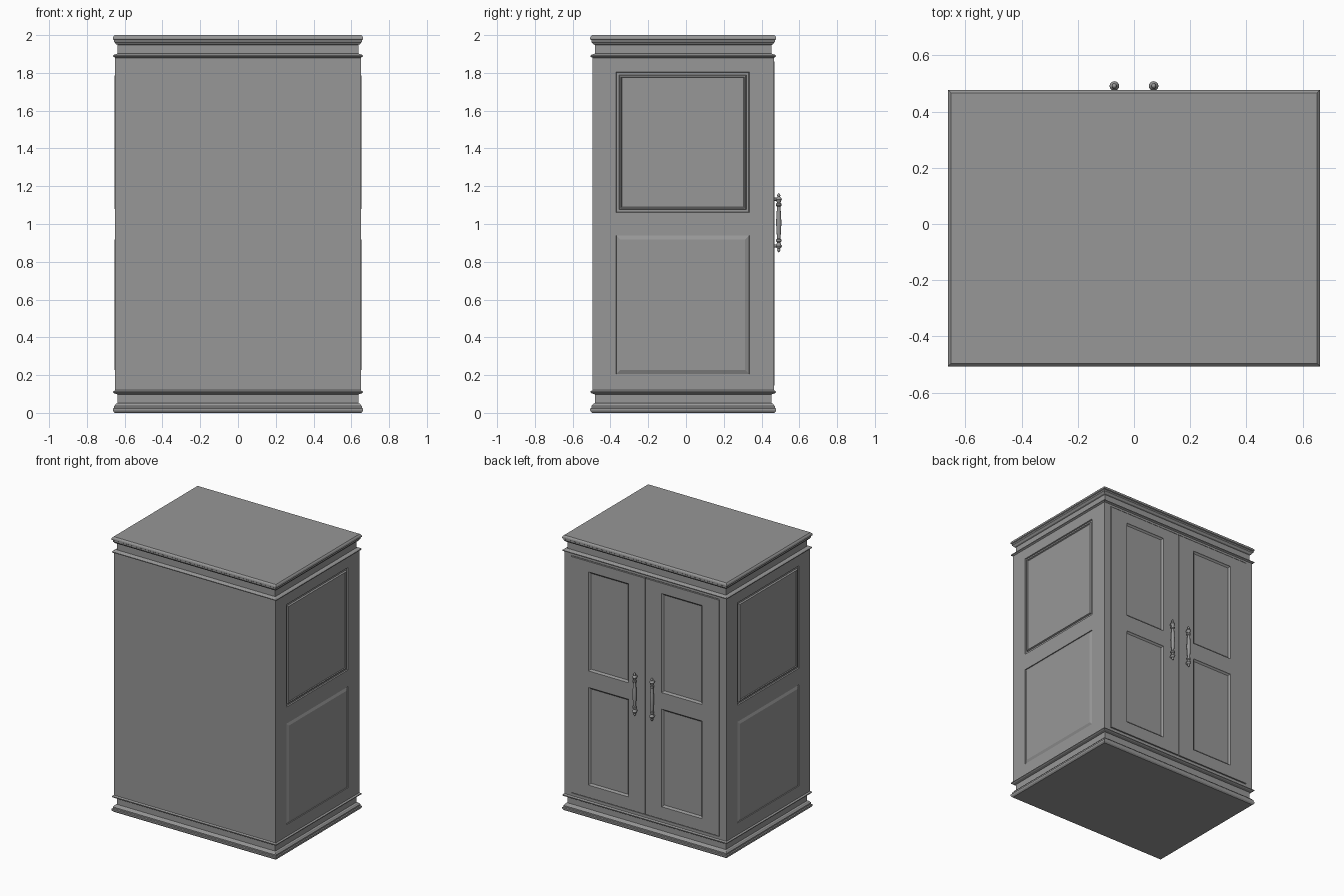
import bpy, bmesh, math
from mathutils import Vector, Matrix

cube = bpy.data.objects.get("Cube")
if cube:
    bpy.data.objects.remove(cube, do_unlink=True)

GREY = (0.31, 0.31, 0.31, 1)
paint = bpy.data.materials.new("grey_paint")
paint.use_nodes = True
paint.diffuse_color = GREY
paint.node_tree.nodes["Principled BSDF"].inputs["Base Color"].default_value = GREY

HALF_X, Y0, Y1 = 0.65, -0.495, 0.465
UP = Vector((0, 0, 1))


def finish(bm, name, smooth=False):
    bmesh.ops.remove_doubles(bm, verts=bm.verts[:], dist=0.00005)
    mesh = bpy.data.meshes.new(name)
    bm.to_mesh(mesh)
    bm.free()
    mesh.materials.append(paint)
    obj = bpy.data.objects.new(name, mesh)
    bpy.context.collection.objects.link(obj)
    if smooth:
        bpy.ops.object.select_all(action='DESELECT')
        obj.select_set(True)
        bpy.context.view_layer.objects.active = obj
        bpy.ops.object.shade_smooth_by_angle(angle=math.radians(40))
    return obj


def add_face(bm, points):
    return bm.faces.new([bm.verts.new(p) for p in points])


def wall(bm, normal, dist, us, vs, panels):
    """Grid wall; each panel cell (i, j) gets nested (inset, depth) rings."""
    normal = Vector(normal)
    across = UP.cross(normal)

    def rect(i, j, inset=0, depth=0):
        a, b = us[i] + inset, us[i + 1] - inset
        c, d = vs[j] + inset, vs[j + 1] - inset
        return [across * u + UP * v + normal * (dist + depth)
                for u, v in ((a, c), (b, c), (b, d), (a, d))]

    for i in range(len(us) - 1):
        for j in range(len(vs) - 1):
            outer = rect(i, j)
            for inset, depth in panels.get((i, j), ()):
                inner = rect(i, j, inset, depth)
                for k in range(4):
                    n = (k + 1) % 4
                    add_face(bm, (outer[k], outer[n], inner[n], inner[k]))
                outer = inner
            add_face(bm, outer)


# Cabinet body: moulded plinth and cornice share one mirrored profile
plinth = [(0, .002), (.008, .01), (.014, .012), (.022, .012), (.026, .006),
          (.036, .006), (.042, 0), (.048, -.004), (.052, -.013), (.098, -.013),
          (.103, .004), (.108, .011), (.114, .011), (.12, 0)]
profile = plinth + [(2 - z, off) for z, off in reversed(plinth)]


def ring(z, off):
    x, a, b = HALF_X + off, Y0 - off, Y1 + off
    return [Vector(p) for p in ((-x, a, z), (x, a, z), (x, b, z), (-x, b, z))]


bm = bmesh.new()
for (z0, o0), (z1, o1) in zip(profile, profile[1:]):
    low, high = ring(z0, o0), ring(z1, o1)
    main_wall = z1 - z0 > 1
    for k in range(1 if main_wall else 4):
        n = (k + 1) % 4
        add_face(bm, (low[k], low[n], high[n], high[k]))
add_face(bm, reversed(ring(*profile[0])))
add_face(bm, ring(*profile[-1]))

# Side walls: grooved upper panel, raised bevelled lower panel
grooved = [(.003, -.008), (.016, -.008), (.02, .003), (.026, .003), (.03, -.002)]
raised = [(.001, -.006), (.022, .003)]
for side in (-1, 1):
    us = sorted(side * y for y in (Y0, -.37, .335, Y1))
    wall(bm, (side, 0, 0), HALF_X, us, [.12, .205, .94, 1.06, 1.805, 1.88],
         {(1, 1): raised, (1, 3): grooved})

# Door opening
wall(bm, (0, 1, 0), Y1, [-HALF_X, -.597, .597, HALF_X], [.12, .14, 1.865, 1.88],
     {(1, 1): [(0, -.035)]})
finish(bm, "cabinet_body")

# Doors with two recessed panels each
recess = [(.003, -.005), (.012, -.012)]
DOOR_Y = .469
for side, label in ((1, "left"), (-1, "right")):
    bm = bmesh.new()
    us = sorted(-side * x for x in (.003, .133, .456, .593))
    vs = [.145, .235, .945, 1.065, 1.785, 1.86]
    wall(bm, (0, 1, 0), DOOR_Y, us, vs, {(1, 1): recess, (1, 3): recess})
    corners = [(-us[0], vs[0]), (-us[-1], vs[0]), (-us[-1], vs[-1]), (-us[0], vs[-1])]
    for k in range(4):
        (x0, z0), (x1, z1) = corners[k], corners[(k + 1) % 4]
        add_face(bm, [(x0, DOOR_Y, z0), (x0, .43, z0), (x1, .43, z1), (x1, DOOR_Y, z1)])
    finish(bm, label + "_door")

# Turned pull handles on two posts
half_handle = [(0, .014), (.035, .0125), (.07, .01), (.085, .009), (.09, .014),
               (.1, .014), (.105, .009), (.115, .012), (.124, .017), (.132, .013),
               (.138, .007), (.145, .009), (.15, .007), (.158, 0)]
outline = [(-z, r) for z, r in reversed(half_handle[1:])] + half_handle
for side, label in ((1, "left"), (-1, "right")):
    bm = bmesh.new()
    centre = Vector((side * .07, .491, 1.007))
    verts = [bm.verts.new(centre + Vector((r, 0, z))) for z, r in outline]
    edges = [bm.edges.new(pair) for pair in zip(verts, verts[1:])]
    bmesh.ops.spin(bm, geom=verts + edges, cent=centre, axis=UP,
                   angle=math.tau, steps=16)
    bmesh.ops.remove_doubles(bm, verts=bm.verts[:], dist=.00005)
    for dz in (-.124, .124):
        place = Matrix.Translation(centre + Vector((0, -.014, dz)))
        bmesh.ops.create_cone(bm, cap_ends=True, segments=12, radius1=.008,
                              radius2=.008, depth=.03,
                              matrix=place @ Matrix.Rotation(math.pi / 2, 4, 'X'))
    bmesh.ops.recalc_face_normals(bm, faces=bm.faces[:])
    finish(bm, label + "_handle", smooth=True)
